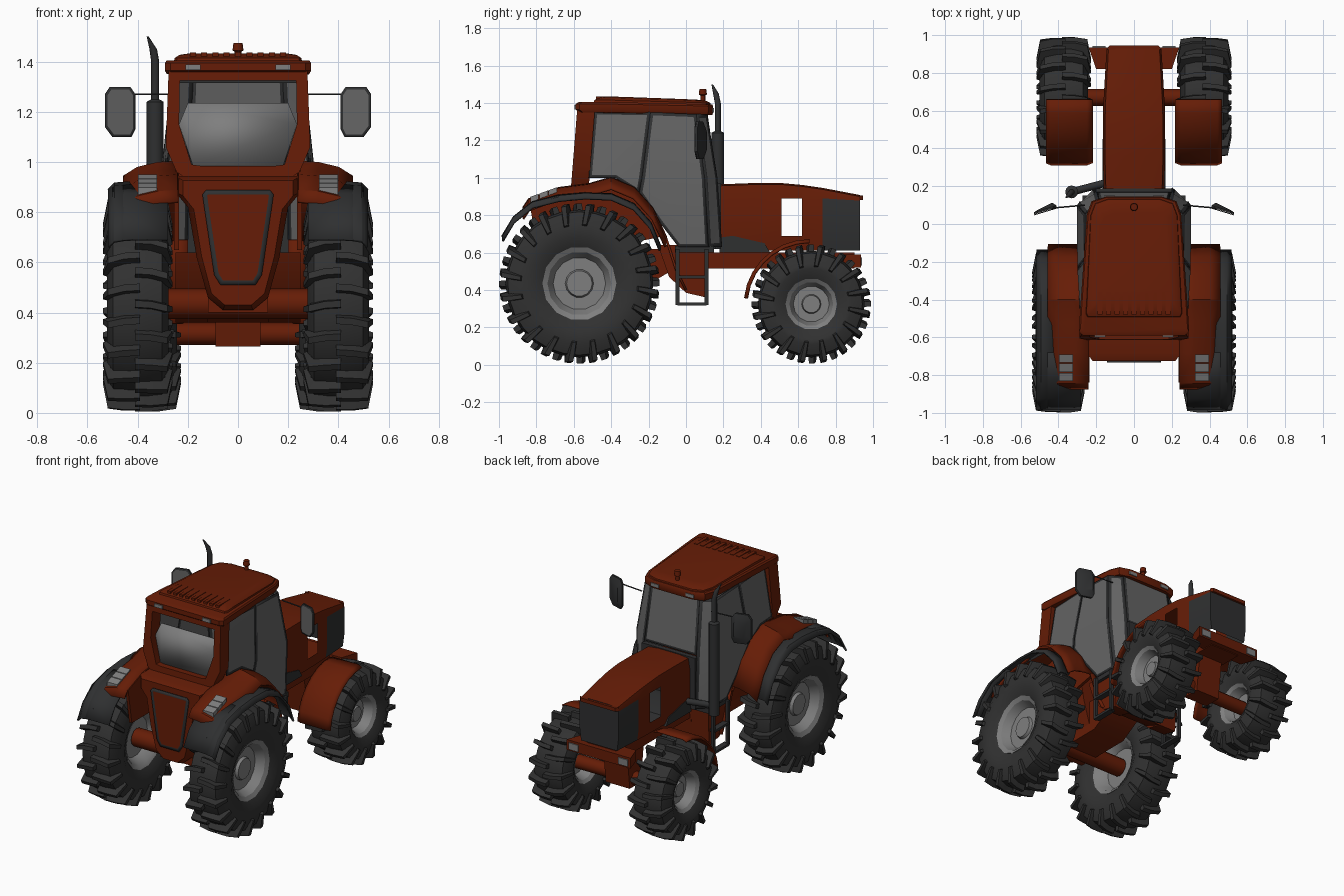
import bpy, bmesh, math
from mathutils import Vector

if "Cube" in bpy.data.objects:
    bpy.data.objects.remove(bpy.data.objects["Cube"])


def material(name, rgb):
    m = bpy.data.materials.new(name)
    m.diffuse_color = (*rgb, 1)
    m.use_nodes = True
    m.node_tree.nodes["Principled BSDF"].inputs["Base Color"].default_value = m.diffuse_color
    return m


RED = material("rust red paint", (0.132, 0.012, 0.002))
RUBBER = material("black rubber", (0.031, 0.031, 0.031))
TRIM = material("dark trim", (0.028, 0.029, 0.03))
GLASS = material("grey glass", (0.13, 0.13, 0.13))
METAL = material("light grey metal", (0.21, 0.21, 0.21))


def build(name, verts, faces, mats, mirror=False, thick=0, border=0):
    """Mesh from points; optional inset border, thickness and left-right mirror."""
    bm = bmesh.new()
    vs = [bm.verts.new(v) for v in verts]
    for f in faces:
        bm.faces.new([vs[i] for i in f])
    bmesh.ops.recalc_face_normals(bm, faces=bm.faces)
    if border:
        ring = bmesh.ops.inset_region(bm, faces=bm.faces[:], thickness=border,
                                      use_boundary=True, use_even_offset=True)
        for f in ring["faces"]:
            f.material_index = 1
    me = bpy.data.meshes.new(name)
    bm.to_mesh(me)
    bm.free()
    for m in mats:
        me.materials.append(m)
    me.shade_smooth()
    me.set_sharp_from_angle(angle=math.radians(32))
    ob = bpy.data.objects.new(name, me)
    bpy.context.collection.objects.link(ob)
    if thick:
        s = ob.modifiers.new("thickness", "SOLIDIFY")
        s.thickness, s.offset = thick, 0
    if mirror:
        ob.modifiers.new("mirror", "MIRROR")
    return ob


def loft(name, rings, mat, cap=True, mirror=False, wrap=False):
    n, k = len(rings[0]), len(rings)
    faces = []
    for i in range(k if wrap else k - 1):
        a, b = i * n, (i + 1) % k * n
        faces += [(a + j, a + (j + 1) % n, b + (j + 1) % n, b + j) for j in range(n)]
    if cap and not wrap:
        faces += [tuple(range(n)), tuple(range((k - 1) * n, k * n))]
    return build(name, [p for r in rings for p in r], faces, [mat], mirror)


def prism(name, yz, x0, x1, mat, mirror=False):
    return loft(name, [[(x, y, z) for y, z in yz] for x in (x0, x1)], mat, mirror=mirror)


def box(name, x, y, z, mat, mirror=False):
    return prism(name, [(y[0], z[0]), (y[1], z[0]), (y[1], z[1]), (y[0], z[1])], *x, mat, mirror)


def rod(name, pts, radii, mat, mirror=False, n=12):
    """Round bar through the given points."""
    pts = [Vector(p) for p in pts]
    q = (pts[1] - pts[0]).to_track_quat("Z", "Y")
    rings = [[p + q @ Vector((r * math.cos(t), r * math.sin(t), 0))
              for t in (2 * math.pi * j / n for j in range(n))] for p, r in zip(pts, radii)]
    return loft(name, rings, mat, mirror=mirror)


def lathe(name, profile, cx, cy, cz, n, mat):
    rings = [[(cx + x, cy + r * math.cos(t), cz + r * math.sin(t)) for x, r in profile]
             for t in (2 * math.pi * j / n for j in range(n))]
    return loft(name, rings, mat, mirror=True, wrap=True)


def sym(half):
    """Complete a half outline of (x, v) pairs."""
    return half + [(-x, v) for x, v in reversed(half)]


# Wheels: carcass, staggered lugs, dished rim
def wheel(name, cx, cy, cz, R, hw, rr, lugs):
    half = [(hw * 0.75, rr), (hw, rr + 0.06), (hw, R - 0.07), (hw * 0.8, R - 0.012), (hw * 0.3, R)]
    lathe(name + "_tyre", sym(half), cx, cy, cz, 28, RUBBER)
    verts, faces = [], []
    path = [(-0.08, R, 0, 0, 1), (0.45, R, 0.01, 0, 1), (0.92, R - 0.01, 0.045, 0.2, 1),
            (1.0, R - 0.085, 0.07, 0.5, 0.2)]
    w0, w1 = 1.35 / lugs, 0.85 / lugs
    for i in range(lugs):
        for s in (-1, 1):
            base = len(verts)
            a0 = 2 * math.pi * (i + (0.5 if s > 0 else 0)) / lugs
            for px, r, da, nx, nr in path:
                for h, da2 in ((-0.02, -w0), (0.034, -w1), (0.034, w1), (-0.02, w0)):
                    x, rad, a = s * (px * hw + nx * h), r + nr * h, a0 + da + da2 * 0.75
                    verts.append((cx + x, cy + rad * math.cos(a), cz + rad * math.sin(a)))
            for k in range(3):
                b = base + 4 * k
                faces += [(b + j, b + (j + 1) % 4, b + 4 + (j + 1) % 4, b + 4 + j) for j in range(4)]
            faces += [tuple(range(base, base + 4)), tuple(range(base + 12, base + 16))]
    build(name + "_lugs", verts, faces, [RUBBER], mirror=True)
    w = hw * 0.8
    rim = [(w * 0.5, 0.001), (w * 0.5, rr * 0.36), (w * 0.3, rr * 0.4), (w * 0.3, rr * 0.74),
           (w * 0.85, rr * 0.9), (w, rr + 0.008), (-w, rr + 0.008), (-w * 0.85, rr * 0.9),
           (-w * 0.25, rr * 0.72), (-w * 0.25, 0.001)]
    lathe(name + "_rim", rim, cx, cy, cz, 14, METAL)


wheel("rear_wheel", 0.40, -0.57, 0.435, 0.395, 0.122, 0.19, 20)
wheel("front_wheel", 0.372, 0.67, 0.325, 0.285, 0.128, 0.13, 16)

# Axles and underbody
rod("rear_axle", [(-0.36, -0.57, 0.435), (0.36, -0.57, 0.435)], [0.06, 0.06], RED)
rod("front_axle", [(-0.34, 0.67, 0.315), (0.34, 0.67, 0.315)], [0.045, 0.045], RED)
prism("gearbox", [(-0.66, 0.4), (-0.25, 0.4), (-0.1, 0.49), (-0.02, 0.41), (0.11, 0.36), (0.12, 0.62),
                  (-0.66, 0.62)], -0.12, 0.12, RED)
box("chassis_beam", (-0.11, 0.11), (0.1, 0.9), (0.515, 0.6), RED)
prism("axle_carrier", [(0.58, 0.52), (0.61, 0.265), (0.73, 0.265), (0.76, 0.52)], -0.09, 0.09, RED)
prism("side_tank", [(-0.15, 0.64), (-0.09, 0.47), (0.0, 0.385), (0.11, 0.36), (0.12, 0.64)],
      0.12, 0.25, RED, mirror=True)
loft("front_bumper", [[(-w, y, 0.52), (w, y, 0.52), (w, y, 0.59), (-w, y, 0.59)]
                      for w, y in ((0.2, 0.82), (0.24, 0.935))], RED)
box("bumper_lamp", (0.15, 0.22), (0.93, 0.942), (0.53, 0.575), METAL, mirror=True)
prism("engine_side", [(0.18, 0.6), (0.45, 0.6), (0.42, 0.65), (0.25, 0.69), (0.18, 0.68)], -0.166, 0.166, TRIM)

# Bonnet: lofted shell with side openings and a wraparound grille
stations = [(0.18, 0.160, 0.965), (0.36, 0.165, 0.972), (0.51, 0.165, 0.972), (0.62, 0.163, 0.962),
            (0.73, 0.157, 0.946), (0.93, 0.145, 0.908)]
verts, faces = [], []
for y, w, top in stations:
    half = [(w * 0.93, 0.61), (w, 0.69), (w, min(0.89, top - 0.03)), (w * 0.93, top - 0.008), (w * 0.5, top)]
    verts += [(x, y, z) for x, z in sym(half)]
for i in range(5):
    for j in range(9):
        if i == 2 and j in (1, 7):
            continue
        faces.append((i * 10 + j, i * 10 + j + 1, i * 10 + j + 11, i * 10 + j + 10))
faces.append(tuple(range(50, 60)))
bonnet = build("bonnet", verts, faces, [RED, TRIM])
for p in bonnet.data.polygons:
    if p.center.y > 0.73 and abs(p.normal.z) < 0.6 and p.center.z < 0.87:
        p.material_index = 1
loft("bonnet_nose", [[(-0.145, 0.925, z), (0.145, 0.925, z), (0.13, 0.945, z), (-0.13, 0.945, z)]
                     for z in (0.88, 0.905)], RED)

# Front mudguards
arc = [math.radians(90 + 12 * i) for i in range(8)]
verts = [(x, 0.66 + r * math.cos(t), 0.32 + r * math.sin(t))
         for t in arc for x, r in ((0.22, 0.335), (0.25, 0.347), (0.44, 0.347), (0.465, 0.335))]
build("front_mudguard", verts, [(4 * i + j, 4 * i + j + 1, 4 * i + j + 5, 4 * i + j + 4)
      for i in range(7) for j in range(3)], [RED], mirror=True, thick=0.01)

# Rear mudguards: red cover, inner wall and dark outer flare
cover = [(-0.87, 0.84), (-0.84, 0.885), (-0.68, 0.945), (-0.52, 0.965), (-0.4, 1.0), (-0.28, 0.95),
         (-0.18, 0.84), (-0.11, 0.69), (-0.05, 0.5), (0.0, 0.4)]


def strip(name, line, xs, mat):
    n = len(xs)
    v = [(x, y, z - d) for y, z in line for x, d in xs]
    f = [(n * i + j, n * i + j + 1, n * i + j + n + 1, n * i + j + n)
         for i in range(len(line) - 1) for j in range(n - 1)]
    build(name, v, f, [mat], mirror=True, thick=0.012)


strip("rear_mudguard", cover[:8], [(0.24, 0), (0.32, 0.006), (0.4, 0.025), (0.455, 0.06)], RED)
strip("mudguard_tail", cover[7:], [(0.2, 0), (0.27, 0)], RED)
prism("mudguard_inner_wall", cover[1:8] + [(-0.3, 0.65), (-0.8, 0.65)], 0.235, 0.255, RED, mirror=True)
flare = [(-0.98, 0.69), (-0.92, 0.79), (-0.82, 0.87), (-0.68, 0.905), (-0.54, 0.918), (-0.4, 0.912),
         (-0.28, 0.86), (-0.19, 0.76), (-0.14, 0.64)]
strip("mudguard_flare", flare, [(0.42, 0), (0.49, 0.005), (0.515, 0.03)], TRIM)
strip("mud_flap", flare[:4], [(0.28, 0), (0.44, 0), (0.5, 0.01)], TRIM)
for y in (-0.832, -0.783, -0.734):
    z = 0.87 + (y + 0.83) * 0.36
    prism("tail_lamp", [(y, z), (y + 0.044, z + 0.016), (y + 0.044, z + 0.045), (y, z + 0.029)],
          0.322, 0.398, METAL, mirror=True)

# Rear housing with outlined panel
outline = sym([(0.06, 0.41), (0.12, 0.46), (0.165, 0.62), (0.2, 0.82), (0.25, 0.88), (0.25, 0.945)])
loft("rear_housing", [[(x, -0.3, z) for x, z in outline], [(x, -0.68, z) for x, z in outline],
                      [(x * 0.88, -0.725, 0.69 + (z - 0.69) * 0.93) for x, z in outline]], RED)
hatch = sym([(0.07, 0.51), (0.095, 0.55), (0.142, 0.87), (0.128, 0.888)])
build("rear_hatch", [(x, -0.729, z) for x, z in hatch], [range(8)], [RED, TRIM], thick=0.008, border=0.018)


# Cab glazing with dark borders
def sx(y, z):
    x = 0.298 - 0.11 * (z - 1) if z > 1 else 0.298 - 0.07 * (1 - z)
    return x - max(0, -0.2 - y) * 0.06


def glazing(name, yz, faces):
    build(name, [(sx(y, z), y, z) for y, z in yz], faces, [GLASS, TRIM], mirror=True, thick=0.008, border=0.016)


glazing("side_window", [(-0.49, 1.355), (-0.19, 1.35), (-0.235, 1.0), (-0.25, 0.92), (-0.38, 1.0), (-0.52, 1.0)],
        [(0, 1, 2, 4, 5), (2, 3, 4)])
glazing("door", [(-0.19, 1.35), (0.055, 1.34), (0.10, 1.0), (0.12, 0.63), (-0.04, 0.63), (-0.14, 0.76),
                 (-0.25, 0.92), (-0.235, 1.0)], [(0, 1, 2, 7), (2, 3, 4, 5, 6, 7)])
front = [(0.055, 1.34, 0.18, 0.11), (0.10, 1.0, 0.195, 0.165), (0.12, 0.63, 0.2, 0.19)]
verts = [p for y, z, x2, y2 in front for p in ((sx(y, z), y, z), (x2, y2, z))]
build("corner_window", verts, [(0, 1, 3, 2), (2, 3, 5, 4)], [GLASS, TRIM], mirror=True, thick=0.008, border=0.02)
build("windscreen", [(-0.18, 0.11, 1.35), (0.18, 0.11, 1.35), (0.195, 0.165, 0.98), (-0.195, 0.165, 0.98)],
      [(0, 1, 2, 3)], [GLASS, TRIM], thick=0.008, border=0.015)
box("cab_bulkhead", (-0.2, 0.2), (0.155, 0.188), (0.62, 0.97), TRIM)
box("cab_floor", (-0.272, 0.272), (-0.06, 0.15), (0.6, 0.635), TRIM)
box("rear_shelf", (-0.25, 0.25), (-0.58, -0.3), (0.92, 0.97), RED)

# Rear window frame and lower pane
outer = sym([(0.2, 0.93), (0.245, 0.96), (0.288, 1.06), (0.276, 1.38)])
inner = sym([(0.15, 0.985), (0.185, 0.99), (0.235, 1.15), (0.232, 1.325)])
rings = []
for dy, pts in ((-0.025, outer), (0.07, outer), (0.07, inner), (-0.025, inner)):
    rings.append([(x, -0.59 + dy + 0.08 * (z - 0.95), z) for x, z in pts])
loft("rear_window_frame", rings, RED, wrap=True)
pane = sym([(0.18, 0.985), (0.235, 1.15), (0.2, 1.235)])
build("rear_pane", [(x, -0.575 + 0.15 * (z - 0.95), z) for x, z in pane], [range(6)], [METAL], thick=0.006)
box("rear_window_rail", (-0.24, 0.24), (-0.55, -0.52), (1.315, 1.345), TRIM)

# Roof: brim slab, raised centre, ribs, lamps and beacon
plan = [(0.27, -0.59), (0.292, -0.57), (0.285, -0.45), (0.25, 0.05), (0.225, 0.12), (0.15, 0.145)]
top = [(0.25, -0.5), (0.26, -0.48), (0.255, -0.4), (0.235, 0.05), (0.21, 0.115), (0.14, 0.14)]
loft("roof_brim", [[(x * k, y * k, z - max(0, y + 0.2) * 0.04) for x, y in sym(plan)]
                   for z, k in ((1.35, 0.97), (1.365, 1), (1.395, 1), (1.405, 0.97))], RED)
loft("roof_top", [[(x * k, (y + 0.18) * k - 0.18, z - max(0, y + 0.3) * 0.035) for x, y in sym(top)]
                  for z, k in ((1.38, 1), (1.415, 0.97), (1.427, 0.9), (1.433, 0.75))], RED)
for i in range(9):
    x = -0.18 + 0.045 * i
    box("roof_rib", (x - 0.012, x + 0.012), (-0.48, -0.36), (1.405, 1.436), RED)
box("roof_lamp", (0.15, 0.21), (-0.597, -0.575), (1.366, 1.388), METAL, mirror=True)
box("front_roof_lamp", (0.1, 0.16), (0.13, 0.15), (1.35, 1.372), METAL, mirror=True)
rod("beacon", [(0, 0.09, 1.4), (0, 0.09, 1.44), (0, 0.09, 1.445), (0, 0.09, 1.475)],
    [0.013, 0.013, 0.022, 0.018], RED)

# Exhaust stack
X, Y = -0.33, 0.17
rod("exhaust", [(X, Y, 0.62), (X, Y, 1.24), (X, Y, 1.25), (X, Y, 1.4), (X - 0.008, Y - 0.01, 1.45),
                (X - 0.03, Y - 0.03, 1.5)], [0.034, 0.034, 0.016, 0.016, 0.015, 0.004], TRIM)
rod("exhaust_link", [(X, Y, 0.68), (-0.14, 0.22, 0.68)], [0.02, 0.02], TRIM)

# Door mirrors, outer edge swung rearward
shape = [(0.425, 1.1), (0.5, 1.1), (0.53, 1.14), (0.53, 1.27), (0.51, 1.3), (0.43, 1.3), (0.41, 1.27), (0.41, 1.13)]
loft("mirror_shell", [[(0.47 + (x - 0.47) * k, y - (x - 0.47) * 0.3, 1.2 + (z - 1.2) * k) for x, z in shape]
                      for y, k in ((0.07, 1), (0.08, 1), (0.095, 0.6))], TRIM, mirror=True)
build("mirror_glass", [(x, 0.066 - (x - 0.47) * 0.3, z) for x, z in shape], [range(8)],
      [GLASS, TRIM], mirror=True, thick=0.005, border=0.01)
rod("mirror_arm", [(0.26, 0.1, 1.27), (0.48, 0.08, 1.27)], [0.004, 0.004], TRIM, mirror=True, n=6)

# Access ladders
for y in (-0.045, 0.11):
    box("ladder_rail", (0.27, 0.29), (y - 0.01, y + 0.01), (0.32, 0.62), TRIM, mirror=True)
for z in (0.325, 0.47):
    box("ladder_rung", (0.255, 0.295), (-0.045, 0.11), (z - 0.008, z + 0.008), TRIM, mirror=True)
